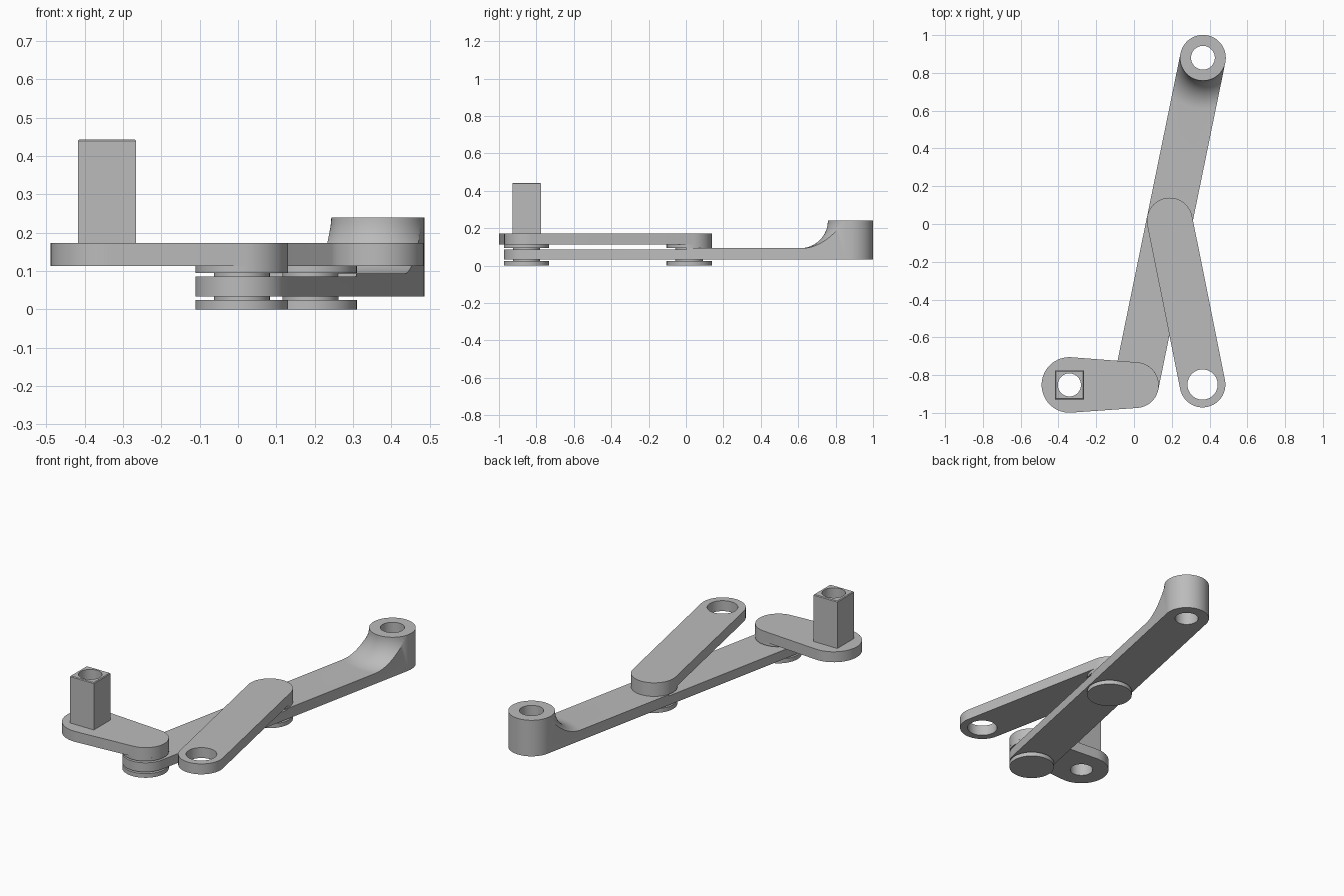
import bpy, bmesh
from math import acos, atan2, cos, sin, pi, dist, radians
from mathutils import Matrix

if "Cube" in bpy.data.objects:
    bpy.data.objects.remove(bpy.data.objects["Cube"])

grey = bpy.data.materials.new("plain grey")
grey.use_nodes = True
grey.diffuse_color = (0.5, 0.5, 0.5, 1)
grey.node_tree.nodes["Principled BSDF"].inputs["Base Color"].default_value = (0.5, 0.5, 0.5, 1)

# Pivot positions in plan
CRANK = (-0.342, -0.852)
ELBOW = (0.01, -0.853)
MIDDLE = (0.189, 0.018)
ROD_END = (0.365, 0.88)
ARM_END = (0.363, -0.85)
R = 0.121


def make(name, bm):
    bmesh.ops.recalc_face_normals(bm, faces=bm.faces[:])
    mesh = bpy.data.meshes.new(name)
    bm.to_mesh(mesh)
    bm.free()
    mesh.materials.append(grey)
    ob = bpy.data.objects.new(name, mesh)
    bpy.context.collection.objects.link(ob)
    return ob


def prism(name, outline, z0, z1):
    bm = bmesh.new()
    face = bm.faces.new([bm.verts.new((x, y, z0)) for x, y in outline])
    ext = bmesh.ops.extrude_face_region(bm, geom=[face])
    top = [g for g in ext["geom"] if isinstance(g, bmesh.types.BMVert)]
    bmesh.ops.translate(bm, verts=top, vec=(0, 0, z1 - z0))
    return make(name, bm)


def link(name, a, b, ra, rb, z0, z1, n=32):
    """Flat bar wrapped around two round ends."""
    heading = atan2(b[1] - a[1], b[0] - a[0])
    phi = acos((ra - rb) / dist(a, b))
    pts = []
    for c, r, start, sweep in ((a, ra, heading + phi, 2 * (pi - phi)),
                               (b, rb, heading - phi, 2 * phi)):
        for i in range(n + 1):
            t = start + sweep * i / n
            pts.append((c[0] + r * cos(t), c[1] + r * sin(t)))
    return prism(name, pts, z0, z1)


def lathe(name, centre, profile, steps=64):
    """Revolve (radius, height) points around a vertical axis."""
    bm = bmesh.new()
    vs = [bm.verts.new((r, 0, z)) for r, z in profile]
    es = [bm.edges.new(p) for p in zip(vs, vs[1:])]
    bmesh.ops.spin(bm, geom=vs + es, cent=(0, 0, 0), axis=(0, 0, 1),
                   angle=2 * pi, steps=steps, use_duplicate=False)
    bmesh.ops.remove_doubles(bm, verts=bm.verts[:], dist=1e-5)
    bmesh.ops.translate(bm, verts=bm.verts[:], vec=(*centre, 0))
    return make(name, bm)


def cylinder(name, c, r, z0, z1):
    return lathe(name, c, [(0, z0), (r, z0), (r, z1), (0, z1)])


def boolean(ob, tool, operation):
    mod = ob.modifiers.new("cut", "BOOLEAN")
    mod.operation, mod.object, mod.solver = operation, tool, "EXACT"
    deps = bpy.context.evaluated_depsgraph_get()
    mesh = bpy.data.meshes.new_from_object(ob.evaluated_get(deps))
    ob.modifiers.clear()
    ob.data = mesh
    bpy.data.objects.remove(tool)


def drill(ob, c, r):
    boolean(ob, cylinder("drill", c, r, -0.1, 0.6), "DIFFERENCE")


# Long rod: bar with a raised end boss blended by a round concave fillet
rod = link("long_rod", ELBOW, ROD_END, R, R, 0.033, 0.24)
inner, floor, fillet = R + 0.0005, 0.093, 0.148
step = dist(MIDDLE, ROD_END)
blend = [(0, -0.1), (3, -0.1), (3, 0.086), (step, 0.086), (step, floor)]
for i in range(17):
    t = pi / 2 * i / 16
    blend.append((inner + fillet * (1 - sin(t)), floor + fillet * (1 - cos(t))))
blend += [(inner, 0.3), (0, 0.3)]
boolean(rod, lathe("blend", ROD_END, blend, 128), "INTERSECT")
drill(rod, ROD_END, 0.063)

# Short arm with an open eye
arm = link("short_arm", MIDDLE, ARM_END, R, R, 0.113, 0.173)
drill(arm, ARM_END, 0.08)

# Crank plate, wider at the post end
crank = link("crank_plate", CRANK, ELBOW, 0.147, R, 0.113, 0.173)
drill(crank, CRANK, 0.061)

# Square hollow post with a fine chamfer at the top
bm = bmesh.new()
bmesh.ops.create_cube(bm, size=1, matrix=Matrix.Translation((*CRANK, 0.308))
                      @ Matrix.Diagonal((0.152, 0.152, 0.27, 1)))
rim = [e for e in bm.edges if all(v.co.z > 0.4 for v in e.verts)]
bmesh.ops.bevel(bm, geom=rim, offset=0.004, segments=1, affect="EDGES")
post = make("square_post", bm)
drill(post, CRANK, 0.061)

parts = [rod, arm, crank, post]

# Pivot pins: wide head below, narrow neck, wide spacer above
for label, c in (("elbow", ELBOW), ("middle", MIDDLE)):
    parts.append(cylinder(label + "_pin_head", c, R, 0, 0.024))
    parts.append(cylinder(label + "_pin_neck", c, 0.073, 0.024, 0.095))
    parts.append(cylinder(label + "_spacer", c, R, 0.095, 0.113))

# Smooth the round walls and keep the edges sharp
bpy.ops.object.select_all(action="DESELECT")
for ob in parts:
    ob.select_set(True)
    bpy.context.view_layer.objects.active = ob
bpy.ops.object.shade_smooth_by_angle(angle=radians(30))
